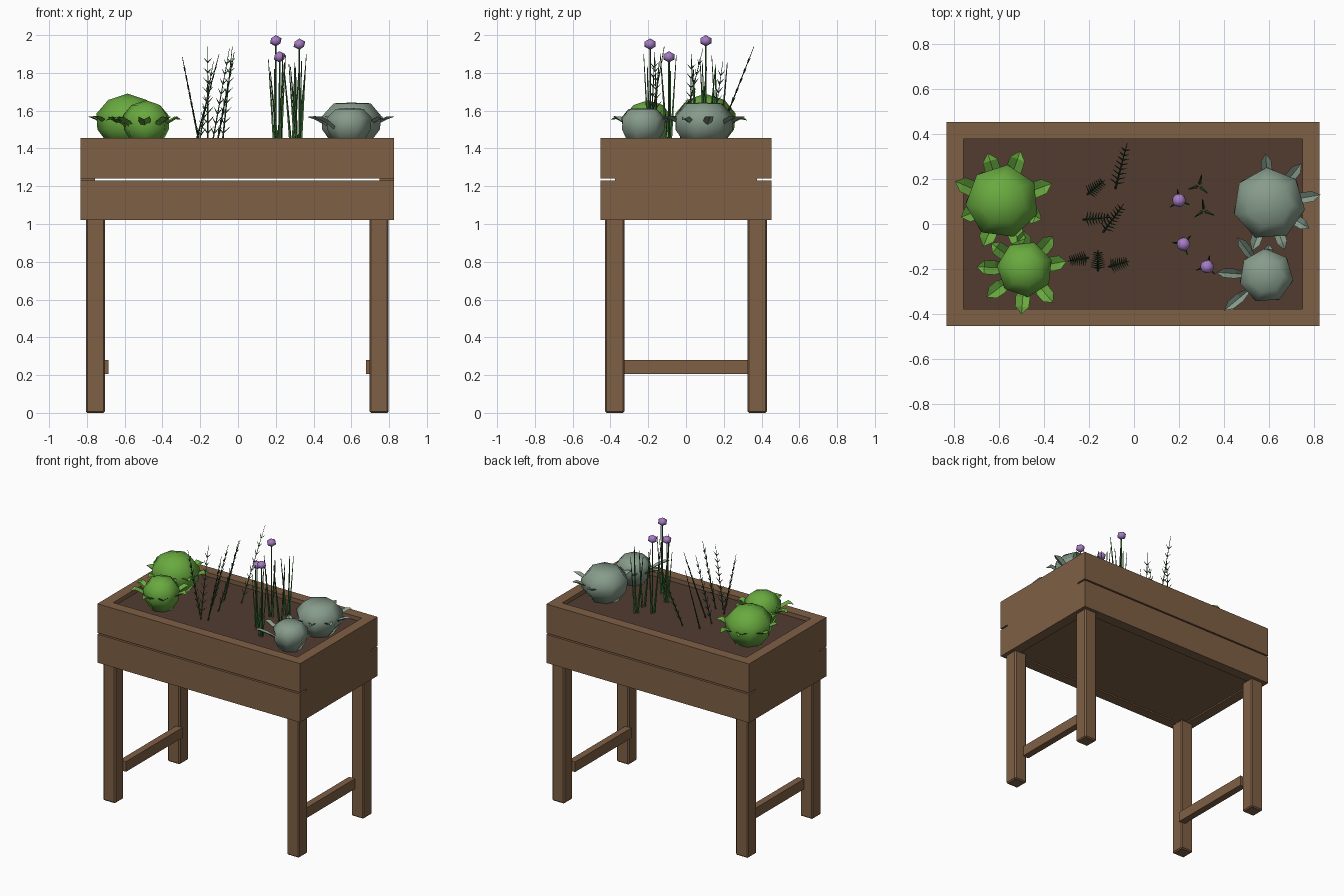
import bpy, bmesh, math, random
from mathutils import Vector, Matrix

if "Cube" in bpy.data.objects:
    bpy.data.objects.remove(bpy.data.objects["Cube"])

random.seed(4)
CX, CY = -0.004, 0.0
SOIL = 1.425


def mat(name, r, g, b):
    m = bpy.data.materials.new(name)
    m.diffuse_color = (r, g, b, 1)
    m.use_nodes = True
    m.node_tree.nodes["Principled BSDF"].inputs["Base Color"].default_value = m.diffuse_color
    return m


WOOD = mat("wood", 0.21, 0.115, 0.06)
EARTH = mat("soil", 0.085, 0.045, 0.03)
GREEN = mat("lettuce green", 0.14, 0.40, 0.05)
SAGE = mat("sage grey", 0.24, 0.33, 0.26)
HERB = mat("herb green", 0.03, 0.09, 0.03)
CHIVE = mat("chive green", 0.05, 0.16, 0.04)
PURPLE = mat("blossom purple", 0.38, 0.20, 0.55)


def finish(name, bm, material):
    bmesh.ops.recalc_face_normals(bm, faces=bm.faces)
    me = bpy.data.meshes.new(name)
    bm.to_mesh(me)
    bm.free()
    me.materials.append(material)
    ob = bpy.data.objects.new(name, me)
    bpy.context.collection.objects.link(ob)
    return ob


def box(name, x0, x1, y0, y1, z0, z1, material=WOOD, bevel=0):
    bm = bmesh.new()
    size = Matrix.Diagonal((x1 - x0, y1 - y0, z1 - z0, 1))
    mid = Vector((x0 + x1, y0 + y1, z0 + z1)) / 2 + Vector((CX, CY, 0))
    bmesh.ops.create_cube(bm, size=1, matrix=Matrix.Translation(mid) @ size)
    if bevel:
        bmesh.ops.bevel(bm, geom=bm.edges[:], offset=bevel, segments=1, affect='EDGES')
    return finish(name, bm, material)


def spike(bm, a, b, r0, r1, sides=4):
    """Tapered rod from a to b."""
    a, b = Vector(a), Vector(b)
    d = b - a
    m = Matrix.Translation((a + b) / 2) @ d.to_track_quat('Z', 'Y').to_matrix().to_4x4()
    bmesh.ops.create_cone(bm, cap_ends=True, segments=sides, radius1=r0, radius2=r1,
                          depth=d.length, matrix=m)


# Planter box: two-board long walls with a slit, single-board ends
for side, s in (("front", -1), ("back", 1)):
    y0, y1 = sorted((s * 0.377, s * 0.453))
    box(side + "_lower_board", -0.829, 0.829, y0, y1, 1.02, 1.23)
    box(side + "_upper_board", -0.829, 0.829, y0, y1, 1.24, 1.455)
for side, s in (("left", -1), ("right", 1)):
    x0, x1 = sorted((s * 0.753, s * 0.829))
    box(side + "_end_board", x0, x1, -0.377, 0.377, 1.02, 1.455)
    # Legs and low stretcher on this end
    x0, x1 = sorted((s * 0.701, s * 0.802))
    for end, t in (("front", -1), ("back", 1)):
        y0, y1 = sorted((t * 0.326, t * 0.428))
        box(f"{end}_{side}_leg", x0, x1, y0, y1, 0, 1.03, bevel=0.008)
    x0, x1 = sorted((s * 0.681, s * 0.731))
    box(side + "_stretcher", x0, x1, -0.33, 0.33, 0.205, 0.28)
box("planter_floor", -0.753, 0.753, -0.377, 0.377, 1.03, 1.06)
box("soil", -0.753, 0.753, -0.377, 0.377, 1.36, SOIL, EARTH)


# Leafy heads: faceted dome with a ring of folded leaves
def head(name, x, y, r, top, cap, tips, leaf_w, material, spin):
    bm = bmesh.new()
    n, mid = 7, 1.54
    h = top - mid
    rings = [(0.62, -0.115), (0.95, -0.04), (0.98, 0.3 * h), (0.62, cap * h)]
    loops = []
    for k, (f, dz) in enumerate(rings):
        off = spin + 0.12 * k
        loops.append([bm.verts.new((x + f * r * 1.05 * math.cos(off + math.tau * i / n),
                                    y + f * r * 1.05 * math.sin(off + math.tau * i / n),
                                    mid + dz)) for i in range(n)])
    for a, b in zip(loops, loops[1:]):
        for i in range(n):
            j = (i + 1) % n
            bm.faces.new((a[i], a[j], b[j], b[i]))
    pole = bm.verts.new((x, y, top))
    for i in range(n):
        bm.faces.new((loops[-1][i], loops[-1][(i + 1) % n], pole))
    bm.faces.new(loops[0][::-1])
    ob = finish(name + "_head", bm, material)
    for p in ob.data.polygons:
        p.use_smooth = True

    bm = bmesh.new()
    for tx, ty in tips:
        d = Vector((tx - x, ty - y, 0))
        L = d.length
        d.normalize()
        w = Vector((-d.y, d.x, 0)) * leaf_w
        o = Vector((x, y, 0))
        tip_z = random.uniform(1.545, 1.575)
        spine, left, right = [], [], []
        for f, wide, z in ((0.35, 0.25, 1.49), (0.62, 0.9, 1.53),
                           (0.84, 0.85, 1.555), (1.0, 0.0, tip_z)):
            c = o + d * L * f + Vector((0, 0, z))
            spine.append(bm.verts.new(c))
            if wide:
                left.append(bm.verts.new(c + w * wide + Vector((0, 0, 0.015))))
                right.append(bm.verts.new(c - w * wide + Vector((0, 0, 0.015))))
        for edge in (left, right):
            for i in range(2):
                bm.faces.new((spine[i], spine[i + 1], edge[i + 1], edge[i]))
            bm.faces.new((spine[2], spine[3], edge[2]))
    finish(name + "_leaves", bm, material)


head("large_lettuce", -0.585, 0.10, 0.16, 1.69, 0.78,
     [(-.65, .315), (-.505, .325), (-.365, .18), (-.41, .02), (-.50, -.11),
      (-.67, -.10), (-.77, .03), (-.795, .19)], 0.04, GREEN, 0.3)
head("small_lettuce", -0.485, -0.20, 0.122, 1.655, 0.78,
     [(-.36, -.055), (-.30, -.165), (-.36, -.35), (-.50, -.40),
      (-.655, -.325), (-.70, -.19), (-.635, -.085), (-.49, -.03)], 0.036, GREEN, 0.1)
head("large_sage", 0.60, 0.09, 0.157, 1.643, 0.96,
     [(.585, .315), (.745, .27), (.83, .13), (.78, -.02),
      (.67, -.115), (.525, -.12)], 0.027, SAGE, 0.5)
head("small_sage", 0.588, -0.23, 0.118, 1.615, 0.92,
     [(.365, -.215), (.40, -.385), (.46, -.06), (.60, -.09)], 0.024, SAGE, 0.5)

# Needle herbs: leaning stems with paired upright needles
sprigs = [((-.085, .15), (-.03, .36), 1.94), ((-.21, .13), (-.13, .195), 1.86),
          ((-.23, .02), (-.10, .03), 1.90), ((-.14, -.04), (-.045, .09), 1.93),
          ((-.20, -.15), (-.295, -.165), 1.885), ((-.16, -.21), (-.16, -.115), 1.94),
          ((-.115, -.19), (-.02, -.165), 1.91)]
for k, (base, tip, top) in enumerate(sprigs):
    bm = bmesh.new()
    a, b = Vector((*base, SOIL - 0.02)), Vector((*tip, top))
    spike(bm, a, b, 0.005, 0.0015)
    d = (b - a).normalized()
    side = d.cross(Vector((0, 0, 1))).normalized()
    for i in range(8):
        f = 0.14 + 0.1 * i
        p = a.lerp(b, f)
        n = 0.05 * (1.1 - 0.5 * f)
        for s in (-1, 1):
            spike(bm, p, p + (side * s * 0.65 + d * 0.75) * n, 0.0045, 0.0008, 3)
    finish(f"needle_herb_{k + 1}", bm, HERB)

# Chive clumps: three thin blades each, some with a blossom stalk
clumps = [(.20, .105, 1.97), (.22, -.09, 1.885), (.325, -.19, 1.952),
          (.29, .17, 0), (.31, .06, 0)]
for k, (x, y, flower) in enumerate(clumps):
    bm = bmesh.new()
    turn = random.uniform(0, math.tau)
    for i in range(3):
        a = turn + math.tau * i / 3
        c, s = math.cos(a), math.sin(a)
        spike(bm, (x + 0.01 * c, y + 0.01 * s, SOIL - 0.02),
              (x + 0.05 * c, y + 0.05 * s, random.uniform(1.8, 1.91)), 0.008, 0.002)
    if flower:
        spike(bm, (x, y, SOIL - 0.02), (x, y, flower - 0.015), 0.005, 0.004)
    finish(f"chive_clump_{k + 1}", bm, CHIVE)
    if flower:
        bm = bmesh.new()
        bmesh.ops.create_icosphere(bm, subdivisions=1, radius=0.034, matrix=Matrix.Translation(
            (x, y, flower)) @ Matrix.Diagonal((1, 1, 0.88, 1)))
        ob = finish(f"chive_blossom_{k + 1}", bm, PURPLE)
        for p in ob.data.polygons:
            p.use_smooth = True
